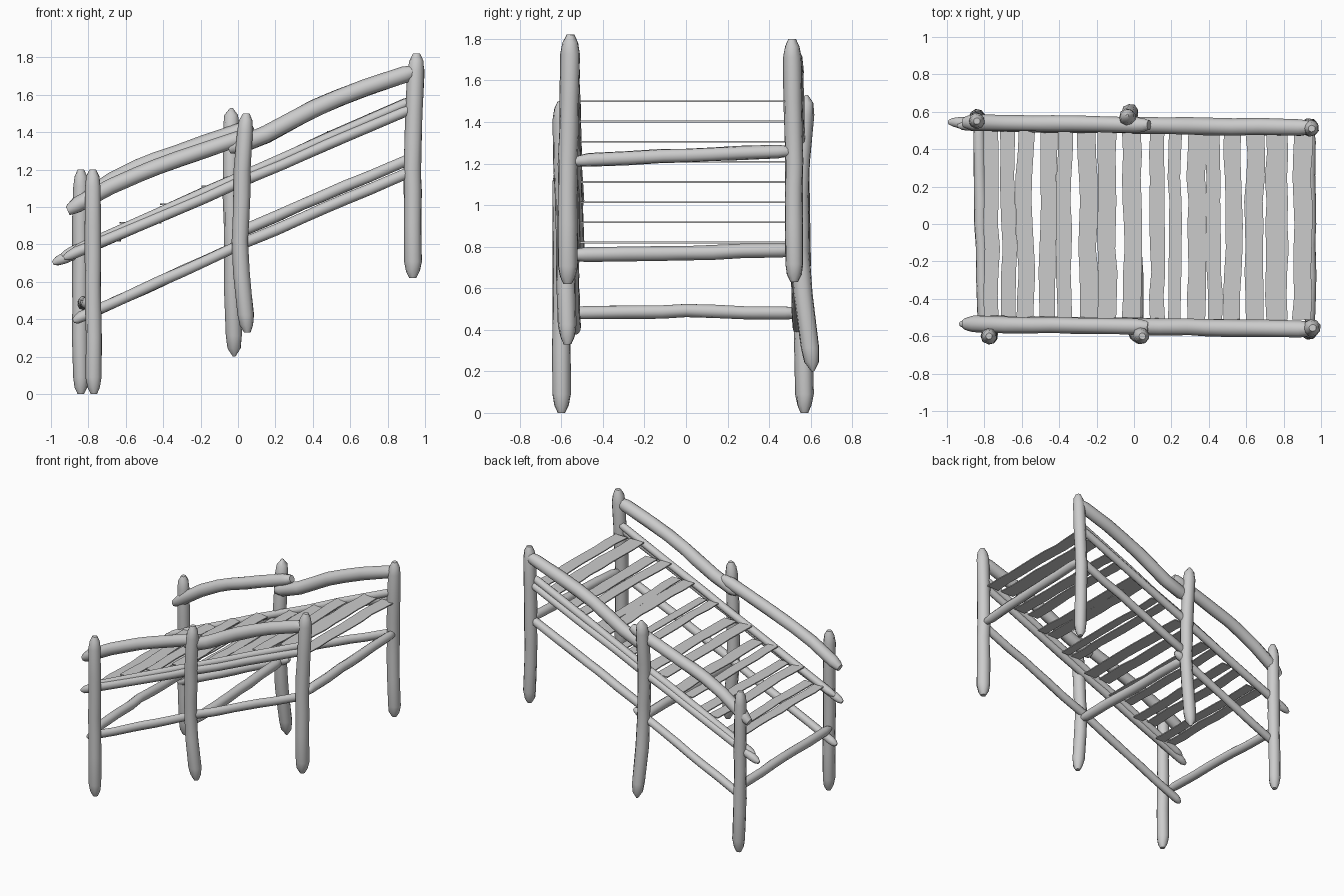
import bpy, bmesh, math, random
from mathutils import Vector

random.seed(4)
cube = bpy.data.objects.get("Cube")
if cube:
    bpy.data.objects.remove(cube, do_unlink=True)

wood = bpy.data.materials.new("grey_wood")
wood.use_nodes = True
GREY = (0.6, 0.6, 0.6, 1)
wood.diffuse_color = GREY
wood.node_tree.nodes["Principled BSDF"].inputs["Base Color"].default_value = GREY


def finish(name, bm):
    bmesh.ops.recalc_face_normals(bm, faces=bm.faces)
    mesh = bpy.data.meshes.new(name)
    bm.to_mesh(mesh)
    bm.free()
    mesh.materials.append(wood)
    obj = bpy.data.objects.new(name, mesh)
    bpy.context.collection.objects.link(obj)
    bpy.ops.object.select_all(action='DESELECT')
    obj.select_set(True)
    bpy.context.view_layer.objects.active = obj
    bpy.ops.object.shade_smooth_by_angle(angle=math.radians(50))
    return obj


def sample(points, t):
    """Point at fraction t of an evenly divided polyline."""
    f = t * (len(points) - 1)
    i = min(int(f), len(points) - 2)
    return points[i].lerp(points[i + 1], f - i)


def log(name, points, radius, tip=0.4, taper=0.05, wobble=0.003, sides=9):
    """Rough round timber with hewn, tapered ends."""
    points = [Vector(p) for p in points]
    axis = (points[-1] - points[0]).normalized()
    side = axis.cross(Vector((0, 1, 0))).normalized()
    up = axis.cross(side)
    stations = [(0, tip), (taper * 0.6, 0.8), (taper * 1.5, 1), (0.25, 1), (0.4, 1), (0.5, 1),
                (0.62, 1), (0.75, 1), (1 - taper * 1.5, 0.97), (1 - taper * 0.6, 0.8), (1, tip)]
    bm = bmesh.new()
    rings = []
    for t, scale in stations:
        centre = sample(points, t)
        if scale == 1:
            centre = centre + side * random.uniform(-wobble, wobble) + up * random.uniform(-wobble, wobble)
        ring = []
        for k in range(sides):
            a = math.tau * k / sides
            r = radius * scale * random.uniform(0.95, 1.05)
            ring.append(bm.verts.new(centre + (side * math.cos(a) + up * math.sin(a)) * r))
        rings.append(ring)
    for a, b in zip(rings, rings[1:]):
        for k in range(sides):
            j = (k + 1) % sides
            bm.faces.new((a[k], a[j], b[j], b[k]))
    bm.faces.new(rings[0])
    bm.faces.new(rings[-1])
    return finish(name, bm)


def slat(name, x, z, width):
    """Thin wavy tread board lying across the deck."""
    bm = bmesh.new()
    rows = []
    drift = 0
    steps = 8
    for i in range(steps + 1):
        y = -0.51 + 1.01 * i / steps
        drift = 0.6 * drift + random.uniform(-0.008, 0.008)
        half = width / 2 * random.uniform(0.93, 1.03)
        rows.append([bm.verts.new((x + drift + s * half, y, z + h))
                     for s, h in ((-1, -0.004), (1, -0.004), (1, 0.004), (-1, 0.004))])
    for a, b in zip(rows, rows[1:]):
        for k in range(4):
            j = (k + 1) % 4
            bm.faces.new((a[k], a[j], b[j], b[k]))
    bm.faces.new(rows[0])
    bm.faces.new(rows[-1])
    return finish(name, bm)


# Six upright posts
log("front_low_post", [(-0.77, -0.6, 0), (-0.775, -0.6, 0.6), (-0.775, -0.6, 1.2)], 0.044)
log("back_low_post", [(-0.84, 0.57, 0), (-0.84, 0.56, 0.6), (-0.84, 0.55, 1.2)], 0.044)
log("front_middle_post", [(0.05, -0.57, 0.33), (0.01, -0.58, 0.75), (0.02, -0.59, 1.1), (0.045, -0.6, 1.5)], 0.045)
log("back_middle_post", [(-0.02, 0.61, 0.2), (-0.03, 0.55, 0.7), (-0.035, 0.545, 1.1), (-0.035, 0.58, 1.53)],
    0.046, tip=0.15)
log("front_high_post", [(0.935, -0.57, 0.62), (0.935, -0.57, 1.2), (0.955, -0.555, 1.82)], 0.048)
log("back_high_post", [(0.94, 0.52, 0.63), (0.93, 0.52, 1.2), (0.95, 0.51, 1.8)], 0.045)


# Long rails on both sides
def along(y, *path):
    """Turn x, z pairs into points on a side line that drifts slightly toward the front."""
    return [(x, y - 0.015 * x, z) for x, z in path]


def deck_z(x):
    return 1.135 + 0.45 * x


for side_name, y, inward, start in (("front", -0.548, 0.018, -0.93), ("back", 0.53, -0.018, -0.99)):
    log(side_name + "_upper_deck_rail",
        along(y + inward, (start + 0.05, deck_z(start + 0.05) + 0.028), (0.95, deck_z(0.95) + 0.015)),
        0.028, taper=0.02)
    log(side_name + "_lower_deck_rail",
        along(y, (start, deck_z(start) + 0.01), (0.94, deck_z(0.94) - 0.028)), 0.03, taper=0.02)
    rise = 0.04 if y > 0 else 0
    log(side_name + "_low_handrail",
        along(y, (-0.91, 0.98), (-0.6, 1.15 + rise), (-0.27, 1.27 + rise), (0.08, 1.39 + rise)),
        0.044, tip=0.6, taper=0.04)
    log(side_name + "_high_handrail",
        along(y, (-0.05, 1.31), (0.15, 1.385), (0.4, 1.52), (0.68, 1.64), (0.96, 1.73)),
        0.047, tip=0.6, taper=0.04)
    lift = 0.07 if y > 0 else 0
    log(side_name + "_low_brace", along(y, (-0.88, 0.39), (0.06, 0.82)), 0.03, taper=0.03)
    log(side_name + "_high_brace", along(y, (-0.05, 0.77 + lift), (0.95, 1.2 + lift)), 0.031, taper=0.03)

# Crossbars between paired posts
log("low_crossbar", [(-0.8, -0.58, 0.48), (-0.82, 0, 0.49), (-0.83, 0.56, 0.48)], 0.033)
log("middle_crossbar", [(0.02, -0.57, 0.76), (0, 0, 0.77), (-0.02, 0.54, 0.785)], 0.036)
log("high_crossbar", [(0.94, -0.55, 1.21), (0.94, 0, 1.24), (0.94, 0.52, 1.26)], 0.034)

# Stepped treads, two boards to each level: centre and width of each board
boards = [(-0.765, 0.08), (-0.67, 0.08), (-0.58, 0.09), (-0.46, 0.09), (-0.37, 0.08), (-0.25, 0.1),
          (-0.14, 0.1), (-0.01, 0.1), (0.13, 0.08), (0.22, 0.07), (0.33, 0.1), (0.43, 0.08),
          (0.53, 0.09), (0.65, 0.1), (0.76, 0.12), (0.9, 0.1)]
for i, (x, width) in enumerate(boards):
    slat(f"tread_board_{i + 1}", x, 0.82 + 0.097 * (i // 2), width)
